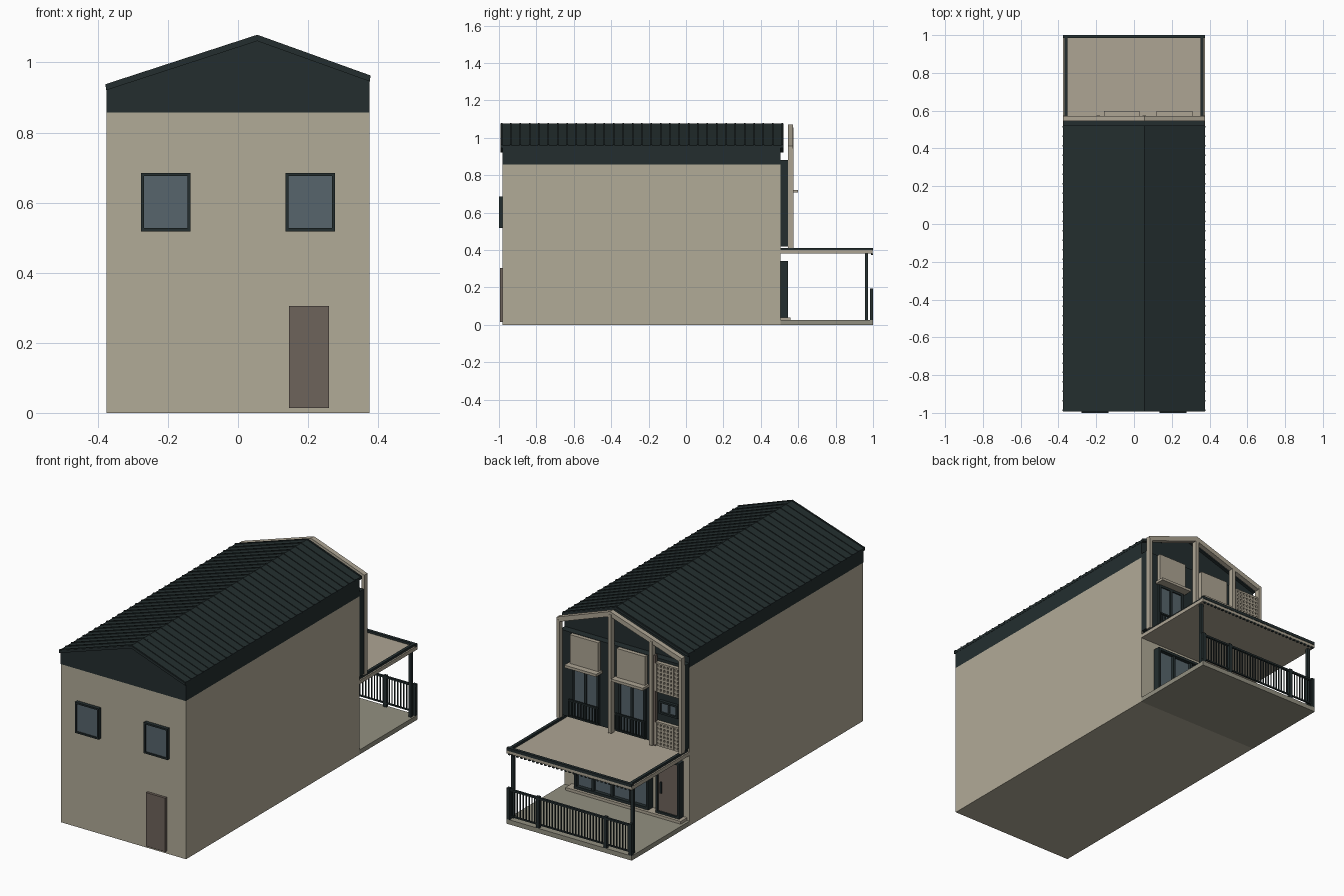
import bpy, bmesh

cube = bpy.data.objects.get("Cube")
if cube:
    bpy.data.objects.remove(cube, do_unlink=True)


def material(name, r, g, b):
    m = bpy.data.materials.new(name)
    m.use_nodes = True
    m.diffuse_color = (r, g, b, 1)
    bsdf = m.node_tree.nodes["Principled BSDF"]
    bsdf.inputs["Base Color"].default_value = (r, g, b, 1)
    bsdf.inputs["Roughness"].default_value = 0.8
    return m


WALL = material("beige wall", .44, .405, .31)
TRIM = material("light trim", .42, .375, .295)
SLAB = material("grey concrete", .29, .28, .22)
DARK = material("dark slate", .017, .027, .028)
GLASS = material("blue grey glass", .095, .13, .15)
DOOR = material("brown door", .155, .125, .105)


def finish(name, bm, mat):
    bmesh.ops.recalc_face_normals(bm, faces=bm.faces)
    me = bpy.data.meshes.new(name)
    bm.to_mesh(me)
    bm.free()
    me.materials.append(mat)
    ob = bpy.data.objects.new(name, me)
    bpy.context.collection.objects.link(ob)
    return ob


def boxes(name, mat, parts):
    """One object from boxes given as x, y and z ranges."""
    bm = bmesh.new()
    for x0, x1, y0, y1, z0, z1 in parts:
        vs = bmesh.ops.create_cube(bm, size=1)["verts"]
        for v in vs:
            v.co.x = x1 if v.co.x > 0 else x0
            v.co.y = y1 if v.co.y > 0 else y0
            v.co.z = z1 if v.co.z > 0 else z0
    return finish(name, bm, mat)


def prisms(name, mat, profile, spans):
    """Extrude an x-z profile over each y range."""
    bm = bmesh.new()
    for y0, y1 in spans:
        a = [bm.verts.new((x, y0, z)) for x, z in profile]
        b = [bm.verts.new((x, y1, z)) for x, z in profile]
        bm.faces.new(a)
        bm.faces.new(b[::-1])
        for i in range(len(a)):
            j = (i + 1) % len(a)
            bm.faces.new((a[i], a[j], b[j], b[i]))
    return finish(name, bm, mat)


def frame(x0, x1, y0, y1, z0, z1, t):
    return [(x0, x0 + t, y0, y1, z0, z1), (x1 - t, x1, y0, y1, z0, z1),
            (x0 + t, x1 - t, y0, y1, z0, z0 + t), (x0 + t, x1 - t, y0, y1, z1 - t, z1)]


# Roof line: off-centre ridge with eaves of unequal height
W, RIDGE = .375, .055


def roof_z(x):
    if x < RIDGE:
        return 1.075 - .14 * (RIDGE - x) / (W + RIDGE)
    return 1.075 - .115 * (x - RIDGE) / (W - RIDGE)


def chevron(half, top, bottom):
    xs = (-half, RIDGE, half)
    return ([(x, roof_z(x) + top) for x in xs]
            + [(x, roof_z(x) + bottom) for x in reversed(xs)])


# Main body, dark gable band and ribbed roof
FRONT, BACK = -.98, .505
boxes("body_walls", WALL, [(-W, W, FRONT, BACK, 0, .857)])
prisms("gable_band", DARK,
       [(-W, .857), (W, .857), (W, roof_z(W) - .01),
        (RIDGE, roof_z(RIDGE) - .01), (-W, roof_z(-W) - .01)], [(FRONT - .002, BACK)])
prisms("roof", DARK, chevron(W + .002, 0, -.014), [(-.993, .522)])
RIBS = 30
pitch = 1.5 / RIBS
prisms("roof_ribs", DARK, chevron(W + .003, .004, -.004),
       [(-.99 + i * pitch, -.982 + i * pitch) for i in range(RIBS + 1)])

# Front windows and door
for side, s in (("left", 1), ("right", -1)):
    a, b = sorted((s * .135, s * .277))
    boxes(f"front_window_frame_{side}", DARK, frame(a, b, -1, FRONT, .518, .685, .009))
    boxes(f"front_window_glass_{side}", GLASS,
          [(a + .008, b - .008, -.994, FRONT, .526, .677)])
boxes("front_door", DOOR, [(.145, .26, -.994, FRONT, .014, .305)])

# Terrace floor and step
boxes("terrace_slab", SLAB, [(-W, W, BACK, 1, 0, .025)])
boxes("terrace_step", TRIM, [(-.36, .33, BACK, .56, .025, .04)])

# Canopy with dark raised border, teeth and posts
boxes("canopy", TRIM, [(-W, W, BACK, .998, .38, .4)])
boxes("canopy_border", DARK,
      [(-W, W, .984, 1, .396, .412), (-.367, -.351, BACK, .984, .4, .412),
       (.351, .367, BACK, .984, .4, .412)])
boxes("canopy_teeth", DARK,
      [(x - .005, x + .005, .99, 1, .374, .382)
       for x in [-.36 + .024 * i for i in range(31)]])
boxes("canopy_posts", DARK,
      [(x - .008, x + .008, .957, .973, .025, .38) for x in (-.358, .358)])

# Terrace railing
rail = [(-W, W, .986, .998, .18, .19), (-W, W, .988, .996, .04, .047)]
rail += [(x - .009, x + .009, .984, 1, .025, .195) for x in (-.365, -.215, .19, .365)]
rail += [(x - .0025, x + .0025, .99, .995, .04, .185)
         for x in [-.35 + .0175 * i for i in range(41)]]
boxes("terrace_railing", DARK, rail)

# Ground floor sliding window and rear door
boxes("sliding_window_frame", DARK,
      frame(-.155, .29, BACK, .545, .04, .34, .014)
      + [(x - .007, x + .007, BACK, .54, .05, .33) for x in (-.045, .067, .18)])
boxes("sliding_window_glass", GLASS, [(-.15, .285, BACK, .525, .05, .33)])
boxes("rear_door_frame", DARK, frame(-.34, -.2, BACK, .545, .04, .34, .011))
boxes("rear_door", DOOR, [(-.33, -.21, BACK, .535, .04, .33)])
boxes("rear_door_handle", DARK, [(-.232, -.224, .535, .545, .15, .21)])

# Upper rear facade: dark cladding with beige frame
boxes("rear_cladding", DARK, [(-W + .002, W - .002, BACK, .545, .42, .88)])
prisms("rear_gable_trim", TRIM, chevron(W, -.005, -.032), [(.545, .572)])
boxes("rear_columns", TRIM,
      [(x - .009, x + .009, .545, .574, .412, roof_z(x) - .02)
       for x in (-.366, -.19, RIDGE, .366)])
boxes("rear_downpipe", DOOR, [(-.212, -.202, .545, .565, .412, .9)])

# Two balcony windows with shutters, ledges and low railings
for side, cx in (("left", .215), ("right", -.065)):
    boxes(f"shutter_{side}", TRIM, [(cx - .085, cx + .085, .545, .566, .72, .878)])
    boxes(f"ledge_{side}", TRIM, [(cx - .095, cx + .095, .545, .598, .708, .722)])
    boxes(f"balcony_window_frame_{side}", DARK,
          frame(cx - .08, cx + .08, .545, .556, .425, .705, .012)
          + [(cx - .007, cx + .007, .545, .556, .43, .7)])
    boxes(f"balcony_window_glass_{side}", GLASS,
          [(cx - .075, cx + .075, .545, .55, .43, .7)])
    bars = [(cx - .09, cx + .09, .566, .575, .522, .53),
            (cx - .09, cx + .09, .566, .575, .435, .442)]
    bars += [(x - .003, x + .003, .568, .573, .435, .525)
             for x in [cx - .087 + .0174 * i for i in range(11)]]
    boxes(f"balcony_railing_{side}", DARK, bars)

# Perforated screens above and below a small window
LEFT, RIGHT = -.357, -.215
for name, z0, z1, rows in (("upper", .71, .86, 7), ("lower", .42, .54, 6)):
    step = (RIGHT - LEFT) / 7
    rise = (z1 - z0) / rows
    grid = [(LEFT + i * step - .006, LEFT + i * step + .006, .545, .566, z0, z1)
            for i in range(8)]
    grid += [(LEFT, RIGHT, .545, .565, z0 + i * rise - .005, z0 + i * rise + .005)
             for i in range(rows + 1)]
    boxes(f"{name}_screen", TRIM, grid)
boxes("small_window_frame", DARK, frame(-.34, -.23, .545, .562, .59, .66, .01))
boxes("small_window_glass", GLASS,
      [(-.332, -.29, .545, .552, .598, .652), (-.28, -.238, .545, .552, .598, .652)])
